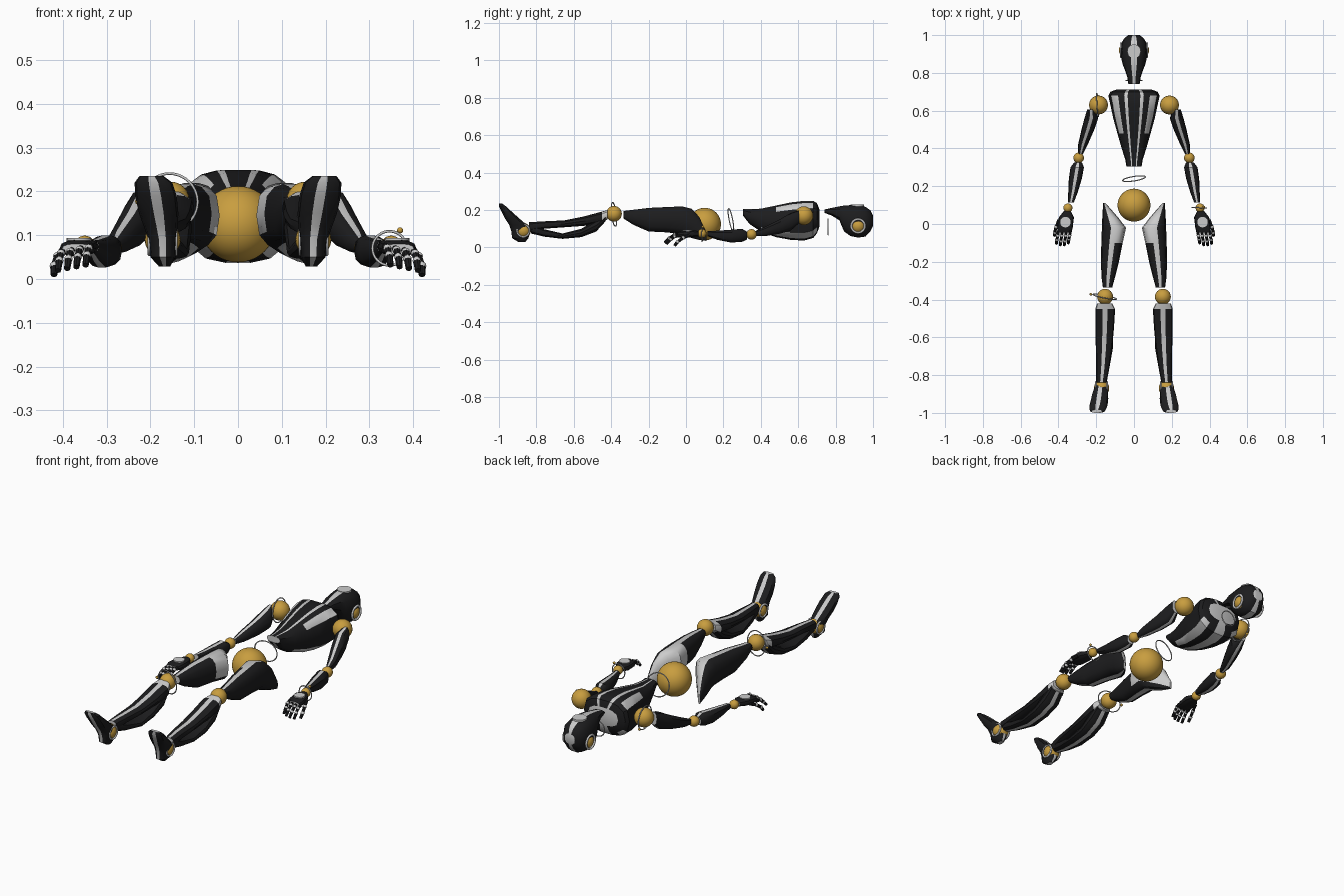
import bpy, bmesh, math
from mathutils import Vector, Matrix

if "Cube" in bpy.data.objects:
    bpy.data.objects.remove(bpy.data.objects["Cube"])

def material(name, rgb):
    m = bpy.data.materials.new(name)
    m.diffuse_color = (*rgb, 1)
    m.use_nodes = True
    m.node_tree.nodes["Principled BSDF"].inputs["Base Color"].default_value = m.diffuse_color
    return m

BLACK = material("black_shell", (0.012, 0.012, 0.013))
PALE = material("pale_inlay", (0.55, 0.55, 0.56))
GOLD = material("gold_joint", (0.58, 0.34, 0.05))

def finish(name, bm, mats, mirror=False, angle=35):
    bmesh.ops.recalc_face_normals(bm, faces=bm.faces)
    me = bpy.data.meshes.new(name)
    bm.to_mesh(me)
    bm.free()
    ob = bpy.data.objects.new(name, me)
    bpy.context.collection.objects.link(ob)
    for m in mats:
        me.materials.append(m)
    bpy.ops.object.select_all(action='DESELECT')
    ob.select_set(True)
    bpy.context.view_layer.objects.active = ob
    bpy.ops.object.shade_smooth_by_angle(angle=math.radians(angle))
    if mirror:
        ob.modifiers.new("mirror", 'MIRROR').use_mirror_merge = False
    return ob

# column 3 is the stripe on the upper side, column 10 the one below
RIB = [0, 30, 60, 81, 99, 120, 150, 180, 210, 240, 261, 279, 300, 330]
STRIPES = [((3, 10), 0, 99)]

def loft(name, stations, grey=STRIPES, mirror=True, axis='y', angles=RIB, e=0.75):
    """station = position along axis, x low, x high, other low, other high"""
    bm = bmesh.new()
    rings = []
    n = len(angles)
    for t, x0, x1, w0, w1 in stations:
        ring = []
        for a in angles:
            c, s = math.cos(math.radians(a)), math.sin(math.radians(a))
            x = (x0 + x1) / 2 + (x1 - x0) / 2 * math.copysign(abs(c) ** e, c)
            w = (w0 + w1) / 2 + (w1 - w0) / 2 * math.copysign(abs(s) ** e, s)
            ring.append(bm.verts.new((x, t, w) if axis == 'y' else (x, w, t)))
        rings.append(ring)
    for r in range(len(rings) - 1):
        for c in range(n):
            d = (c + 1) % n
            f = bm.faces.new((rings[r][c], rings[r][d], rings[r + 1][d], rings[r + 1][c]))
            if any(c in cols and r0 <= r <= r1 for cols, r0, r1 in grey):
                f.material_index = 1
    for ring in (rings[0], rings[-1]):
        bm.faces.new(ring).material_index = 1
    return finish(name, bm, [BLACK, PALE], mirror)

def ball(name, p, r, mirror=True, mat=GOLD, seg=24):
    bm = bmesh.new()
    bmesh.ops.create_uvsphere(bm, u_segments=seg, v_segments=seg // 2, radius=r,
                              matrix=Matrix.Translation(p))
    return finish(name, bm, [mat], mirror)

def place(p, normal):
    return Matrix.Translation(p) @ Vector(normal).to_track_quat('Z', 'Y').to_matrix().to_4x4()

def ring(name, p, normal, R, r=0.003, mirror=False, mat=PALE):
    bm = bmesh.new()
    n, k = 40, 6
    v = [[bm.verts.new(((R + r * math.cos(b * math.tau / k)) * math.cos(a * math.tau / n),
                        (R + r * math.cos(b * math.tau / k)) * math.sin(a * math.tau / n),
                        r * math.sin(b * math.tau / k))) for b in range(k)] for a in range(n)]
    for a in range(n):
        for b in range(k):
            bm.faces.new((v[a][b], v[a][(b + 1) % k], v[(a + 1) % n][(b + 1) % k], v[(a + 1) % n][b]))
    bm.transform(place(p, normal))
    return finish(name, bm, [mat], mirror, 80)

def disc(name, p, normal, r, h, mirror=False):
    bm = bmesh.new()
    bmesh.ops.create_cone(bm, cap_ends=True, segments=24, radius1=r, radius2=r, depth=h,
                          matrix=place(p, normal))
    return finish(name, bm, [PALE], mirror)

# head with face disc and ear joints
loft("head", [(.74, -.030, .030, .185, .203), (.78, -.036, .036, .17, .212), (.82, -.05, .05, .145, .22),
              (.845, -.06, .06, .085, .225), (.88, -.068, .068, .06, .227), (.92, -.071, .071, .052, .227),
              (.96, -.066, .066, .058, .218), (.985, -.05, .05, .085, .2), (1.0, -.03, .03, .115, .17)],
     mirror=False)
disc("face_disc", (0, .915, .222), (0, 0, 1), .036, .014)
ball("ear_joint", (.04, .92, .115), .04)
ring("ear_ring", (.069, .92, .115), (1, 0, 0), .036, .006, True)

# torso shell with twin chest stripes and side panels
loft("torso", [(.305, -.04, .04, .17, .205), (.34, -.046, .046, .125, .205), (.40, -.065, .065, .085, .208),
               (.48, -.088, .088, .055, .225), (.56, -.11, .11, .04, .242), (.63, -.125, .125, .036, .25),
               (.68, -.136, .136, .05, .25), (.70, -.125, .125, .075, .238), (.713, -.09, .09, .11, .205)],
     grey=[((3, 5), 0, 99), ((1, 7), 3, 5), ((12,), 0, 99), ((10, 14), 2, 6)], mirror=False,
     angles=[0, 30, 58, 74, 81, 99, 106, 122, 150, 180, 210, 240, 262, 278, 300, 330])
ball("pelvis_ball", (0, .10, .125), .087, False, seg=40)

# joint balls of the limbs
for part, p, r in [("shoulder", (.188, .63, .17), .05), ("elbow", (.293, .35, .07), .028),
                   ("wrist", (.35, .085, .075), .024), ("knee", (.153, -.385, .18), .042),
                   ("ankle", (.172, -.87, .09), .041)]:
    ball(part + "_ball", p, r)
for side in (-1, 1):
    ring("ankle_ring", (.172 + side * .03, -.87, .09), (1, 0, 0), .033, .005, True)

# legs: solid thigh, lower leg as an open frame of two bars
loft("thigh", [(-.335, .115, .165, .155, .195), (-.28, .10, .172, .12, .202), (-.20, .08, .175, .085, .212),
               (-.10, .06, .173, .08, .217), (-.02, .042, .17, .07, .22), (.03, .08, .168, .05, .208),
               (.07, .115, .166, .04, .165), (.11, .15, .163, .035, .08)],
     grey=STRIPES + [((4, 5, 6, 7), 3, 9)])
loft("shin_front", [(-.42, .115, .195, .15, .20), (-.45, .10, .205, .13, .192), (-.55, .106, .204, .115, .165),
                    (-.65, .115, .202, .108, .145), (-.76, .13, .20, .10, .14), (-.84, .145, .2, .085, .135)],
     grey=[((3,), 0, 99), (range(14), 0, 0)])
loft("shin_calf", [(-.43, .113, .198, .14, .18), (-.48, .105, .205, .085, .15), (-.56, .11, .205, .055, .10),
                   (-.66, .112, .202, .046, .075), (-.76, .13, .2, .058, .098), (-.83, .145, .195, .075, .125)],
     grey=[((10,), 0, 99)])
loft("foot", [(.028, .155, .18, -.895, -.86), (.05, .143, .2, -.93, -.842), (.09, .14, .205, -.935, -.832),
              (.12, .138, .215, -.945, -.85), (.15, .136, .226, -.965, -.885), (.19, .14, .235, -.985, -.93),
              (.22, .15, .236, -1.0, -.962), (.235, .17, .225, -1.0, -.983)], axis='z')

# arms
loft("upper_arm", [(.37, .27, .295, .06, .088), (.42, .245, .296, .06, .11), (.50, .21, .278, .073, .15),
                   (.56, .19, .262, .09, .185), (.605, .205, .248, .13, .2)])
loft("forearm", [(.325, .275, .318, .042, .085), (.30, .265, .336, .03, .1), (.24, .276, .345, .026, .095),
                 (.17, .297, .348, .04, .09), (.115, .318, .35, .06, .088)])

# hands
loft("palm", [(.068, .335, .372, .06, .088), (.035, .318, .398, .055, .092), (-.025, .325, .407, .052, .088),
              (-.045, .333, .402, .056, .08)], grey=[])
disc("palm_disc", (.363, .01, .088), (0, 0, 1), .028, .012, True)

def finger(name, pts, r):
    bm = bmesh.new()
    for p, q in zip(pts, pts[1:]):
        p, q = Vector(p), Vector(q)
        bmesh.ops.create_cone(bm, cap_ends=True, segments=8, radius1=r, radius2=r * .85,
                              depth=(q - p).length, matrix=place((p + q) / 2, q - p))
    finish(name, bm, [BLACK], True)
    for p in pts[1:-1]:
        ball(name + "_knuckle", p, r * 1.12, True, PALE, 12)

for i in range(4):
    x, z = .337 + .021 * i, .074 - .004 * i
    n = (.01, .0, 0, .008)[i]
    finger("finger", [(x, -.035, z), (x + .004, -.062, z - .004), (x + .008, -.09 + n, z - .02),
                      (x + .011, -.113 + n, z - .043)], .0085)
finger("thumb", [(.398, .02, .066), (.412, -.015, .052), (.42, -.045, .03), (.42, -.062, .009)], .009)

# thin loose control rings and their knobs
ring("neck_ring", (0, .76, .11), (0, 1, 0), .042)
ring("waist_ring", (0, .24, .148), (-.16, 1, .2), .061)
ring("shoulder_ring", (-.193, .63, .17), (1, .06, .05), .062)
ring("knee_ring", (-.155, -.385, .177), (.2, 1, .12), .064)
ring("wrist_ring", (.346, .086, .07), (.05, 1, 0), .039)
for p in [(-.228, -.372, .177), (.37, .09, .111), (-.195, .68, .125)]:
    ball("ring_knob", p, .007, False, seg=12)
